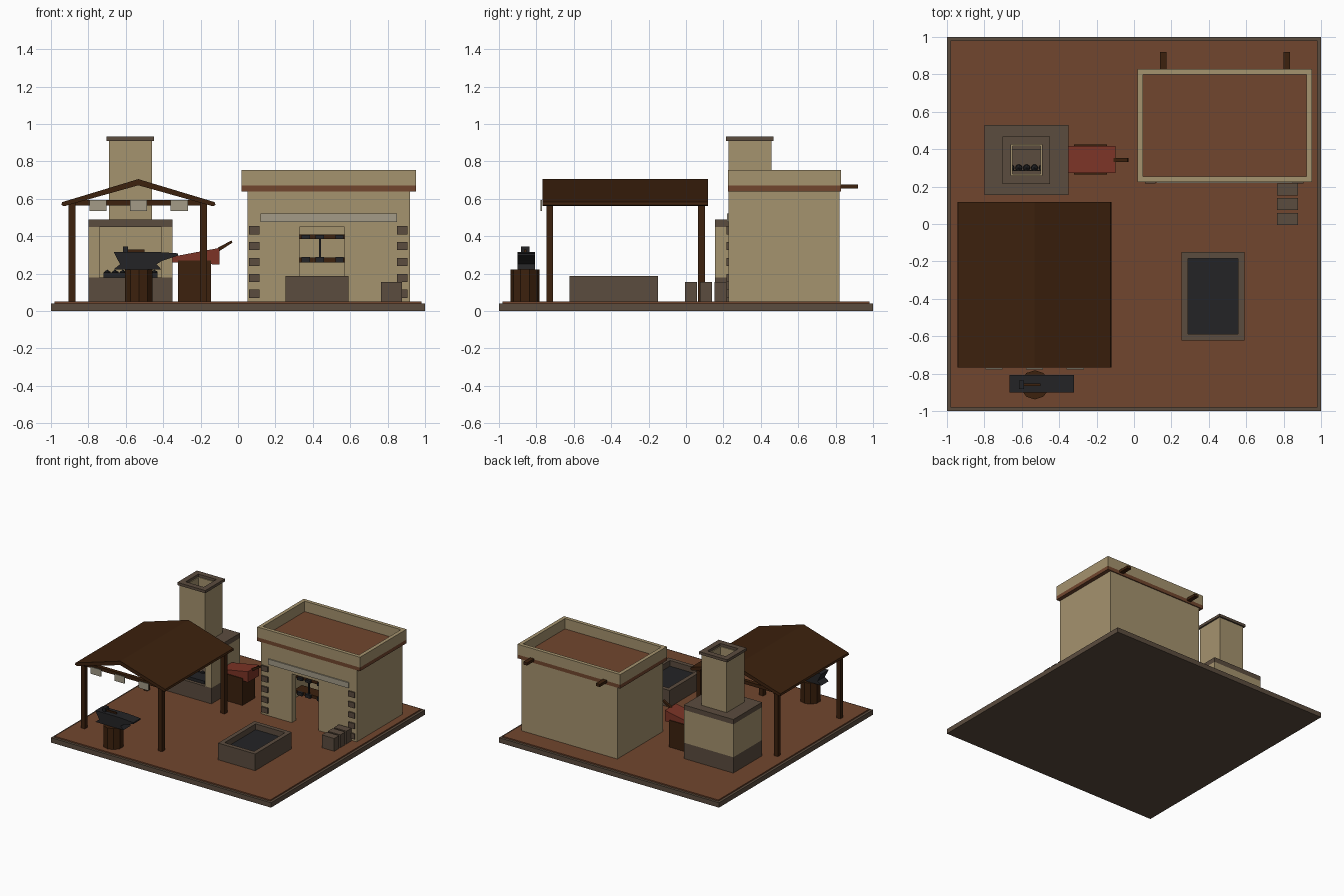
import bpy, bmesh, math
from mathutils import Vector

if "Cube" in bpy.data.objects:
    bpy.data.objects.remove(bpy.data.objects["Cube"])


def mat(name, r, g, b):
    lin = lambda c: ((c / 255 + 0.055) / 1.055) ** 2.4 if c > 10 else c / 255 / 12.92
    m = bpy.data.materials.new(name)
    m.diffuse_color = (lin(r), lin(g), lin(b), 1)
    m.use_nodes = True
    m.node_tree.nodes["Principled BSDF"].inputs["Base Color"].default_value = m.diffuse_color
    return m


PLASTER = mat("plaster", 165, 147, 110)
CLAY = mat("red_clay", 113, 70, 46)
STONE = mat("grey_stone", 91, 76, 62)
WOOD = mat("dark_wood", 60, 33, 13)
IRON = mat("black_iron", 36, 36, 38)
LEATHER = mat("red_leather", 124, 52, 38)
PALE = mat("pale_stone", 163, 155, 135)


def finish(bm, name, m):
    bmesh.ops.recalc_face_normals(bm, faces=bm.faces)
    me = bpy.data.meshes.new(name)
    bm.to_mesh(me)
    bm.free()
    me.materials.append(m)
    ob = bpy.data.objects.new(name, me)
    bpy.context.collection.objects.link(ob)
    return ob


def prism(name, m, pts, a, b, axis="y"):
    """Extrude a closed outline: x-z outline along y, or x-y outline along z."""
    bm = bmesh.new()
    put = (lambda p, t: (p[0], t, p[1])) if axis == "y" else (lambda p, t: (p[0], p[1], t))
    lo = [bm.verts.new(put(p, a)) for p in pts]
    hi = [bm.verts.new(put(p, b)) for p in pts]
    bm.faces.new(lo)
    bm.faces.new(hi)
    for i in range(len(pts)):
        j = (i + 1) % len(pts)
        bm.faces.new((lo[i], lo[j], hi[j], hi[i]))
    return finish(bm, name, m)


def box(name, m, x0, x1, y0, y1, z0, z1):
    return prism(name, m, [(x0, y0), (x1, y0), (x1, y1), (x0, y1)], z0, z1, "z")


def ring(name, m, x0, x1, y0, y1, z0, z1, t):
    """Rectangular tube with wall thickness t."""
    bm = bmesh.new()
    loops = []
    for d in (0, t):
        for z in (z0, z1):
            loops.append([bm.verts.new(p + (z,)) for p in
                          ((x0 + d, y0 + d), (x1 - d, y0 + d), (x1 - d, y1 - d), (x0 + d, y1 - d))])
    ob, ot, ib, it = loops
    for p, q in ((ob, ot), (ot, it), (it, ib), (ib, ob)):
        for i in range(4):
            j = (i + 1) % 4
            bm.faces.new((p[i], p[j], q[j], q[i]))
    return finish(bm, name, m)


# Ground slab
box("base_slab", STONE, -1, 1, -1, 1, 0, 0.04)
box("yard_floor", CLAY, -0.98, 0.98, -0.98, 0.98, 0.04, 0.05)

# House: U-shaped shell plan, front wall with doorway, roof slab and parapet
prism("house_walls", PLASTER, [(0.05, 0.28), (0.05, 0.82), (0.92, 0.82), (0.92, 0.28),
      (0.87, 0.28), (0.87, 0.77), (0.10, 0.77), (0.10, 0.28)], 0.05, 0.64, "z")
prism("house_front_wall", PLASTER, [(0.05, 0.05), (0.33, 0.05), (0.33, 0.45), (0.57, 0.45),
      (0.57, 0.05), (0.92, 0.05), (0.92, 0.64), (0.05, 0.64)], 0.228, 0.28)
box("roof_slab", CLAY, 0.018, 0.952, 0.224, 0.828, 0.64, 0.67)
ring("parapet", PLASTER, 0.018, 0.952, 0.224, 0.828, 0.67, 0.755, 0.03)
box("door_lintel", PALE, 0.12, 0.85, 0.219, 0.228, 0.475, 0.52)
for i in range(5):
    for s, x in (("left", 0.06), ("right", 0.85)):
        z = 0.07 + 0.085 * i
        box(f"corner_stone_{s}_{i}", STONE, x, x + 0.056, 0.216, 0.23, z, z + 0.044)
for i, x in enumerate((0.14, 0.80)):
    box(f"roof_beam_{i}", WOOD, x, x + 0.035, 0.80, 0.92, 0.655, 0.677)

# Tool rack inside the doorway
for i, z in enumerate((0.26, 0.385)):
    box(f"rack_shelf_{i}", WOOD, 0.30, 0.60, 0.30, 0.40, z, z + 0.025)
box("hanging_bar", IRON, 0.432, 0.444, 0.29, 0.30, 0.27, 0.40)
for i, x in enumerate((0.34, 0.415, 0.52)):
    box(f"rack_tool_low_{i}", IRON, x, x + 0.045, 0.28, 0.30, 0.26, 0.288)
    box(f"rack_tool_high_{i}", IRON, x, x + 0.045, 0.28, 0.30, 0.385, 0.405)

# Forge: stone base, open-fronted hood, cap and hollow chimney
FX, FY = -0.575, 0.342
box("forge_base", STONE, -0.80, -0.35, 0.155, 0.528, 0.05, 0.18)
prism("forge_hood", PLASTER, [(-0.80, 0.155), (-0.74, 0.155), (-0.74, 0.47), (-0.41, 0.47),
      (-0.41, 0.155), (-0.35, 0.155), (-0.35, 0.528), (-0.80, 0.528)], 0.18, 0.45, "z")
ring("forge_shelf", STONE, -0.80, -0.35, 0.155, 0.528, 0.45, 0.49, 0.13)
ring("chimney", PLASTER, FX - 0.115, FX + 0.115, FY - 0.115, FY + 0.115, 0.49, 0.91, 0.04)
ring("chimney_cap", STONE, FX - 0.127, FX + 0.127, FY - 0.127, FY + 0.127, 0.91, 0.932, 0.045)
box("coal_tray", IRON, -0.72, -0.43, 0.18, 0.29, 0.18, 0.205)
for i in range(7):
    bm = bmesh.new()
    bmesh.ops.create_icosphere(bm, subdivisions=1, radius=0.021)
    bmesh.ops.translate(bm, verts=bm.verts, vec=(-0.70 + 0.042 * i, 0.30, 0.2))
    finish(bm, f"coal_{i}", IRON)

# Bellows on a stand
box("bellows_stand", WOOD, -0.32, -0.145, 0.265, 0.425, 0.05, 0.27)
prism("bellows", LEATHER, [(-0.352, 0.26), (-0.10, 0.248), (-0.10, 0.337), (-0.352, 0.29)], 0.272, 0.418)
prism("bellows_handle", WOOD, [(-0.11, 0.32), (-0.10, 0.32), (-0.03, 0.365), (-0.035, 0.377),
      (-0.11, 0.337)], 0.332, 0.352)

# Open shelter: posts, beams, gable roof and hanging tags
for i, x in enumerate((-0.905, -0.203)):
    for j, y in enumerate((-0.747, 0.065)):
        box(f"shelter_post_{i}_{j}", WOOD, x, x + 0.036, y, y + 0.036, 0.05, 0.58)
    box(f"eave_beam_{i}", WOOD, x, x + 0.036, -0.755, 0.11, 0.565, 0.588)
for j, y in enumerate((-0.745, 0.068)):
    box(f"tie_beam_{j}", WOOD, -0.90, -0.17, y, y + 0.03, 0.565, 0.592)
prism("shelter_roof", WOOD, [(-0.945, 0.567), (-0.93, 0.56), (-0.533, 0.672), (-0.135, 0.56),
      (-0.12, 0.567), (-0.125, 0.582), (-0.533, 0.705), (-0.94, 0.582)], -0.768, 0.118)
for i, x in enumerate((-0.795, -0.578, -0.36)):
    box(f"hanging_tag_{i}", PALE, x, x + 0.092, -0.777, -0.770, 0.535, 0.592)

# Anvil on a stump, with hammer
bm = bmesh.new()
bmesh.ops.create_cone(bm, cap_ends=True, segments=10, radius1=0.078, radius2=0.078, depth=0.172)
bmesh.ops.translate(bm, verts=bm.verts, vec=(-0.53, -0.86, 0.136))
finish(bm, "stump", WOOD)
prism("anvil", IRON, [(-0.665, 0.222), (-0.41, 0.222), (-0.435, 0.25), (-0.405, 0.268), (-0.32, 0.296),
      (-0.32, 0.308), (-0.44, 0.316), (-0.665, 0.316), (-0.64, 0.268), (-0.63, 0.25)], -0.902, -0.808)
box("hammer_head", IRON, -0.615, -0.588, -0.882, -0.838, 0.316, 0.346)
box("hammer_handle", WOOD, -0.59, -0.50, -0.866, -0.854, 0.316, 0.328)

# Water trough
ring("trough", STONE, 0.255, 0.592, -0.622, -0.15, 0.05, 0.187, 0.035)
box("trough_water", IRON, 0.285, 0.562, -0.592, -0.18, 0.05, 0.14)

# Row of loose stone blocks
for i in range(3):
    y = -0.005 + 0.079 * i
    box(f"stone_block_{i}", STONE, 0.765, 0.878, y, y + 0.064, 0.05, 0.155)
